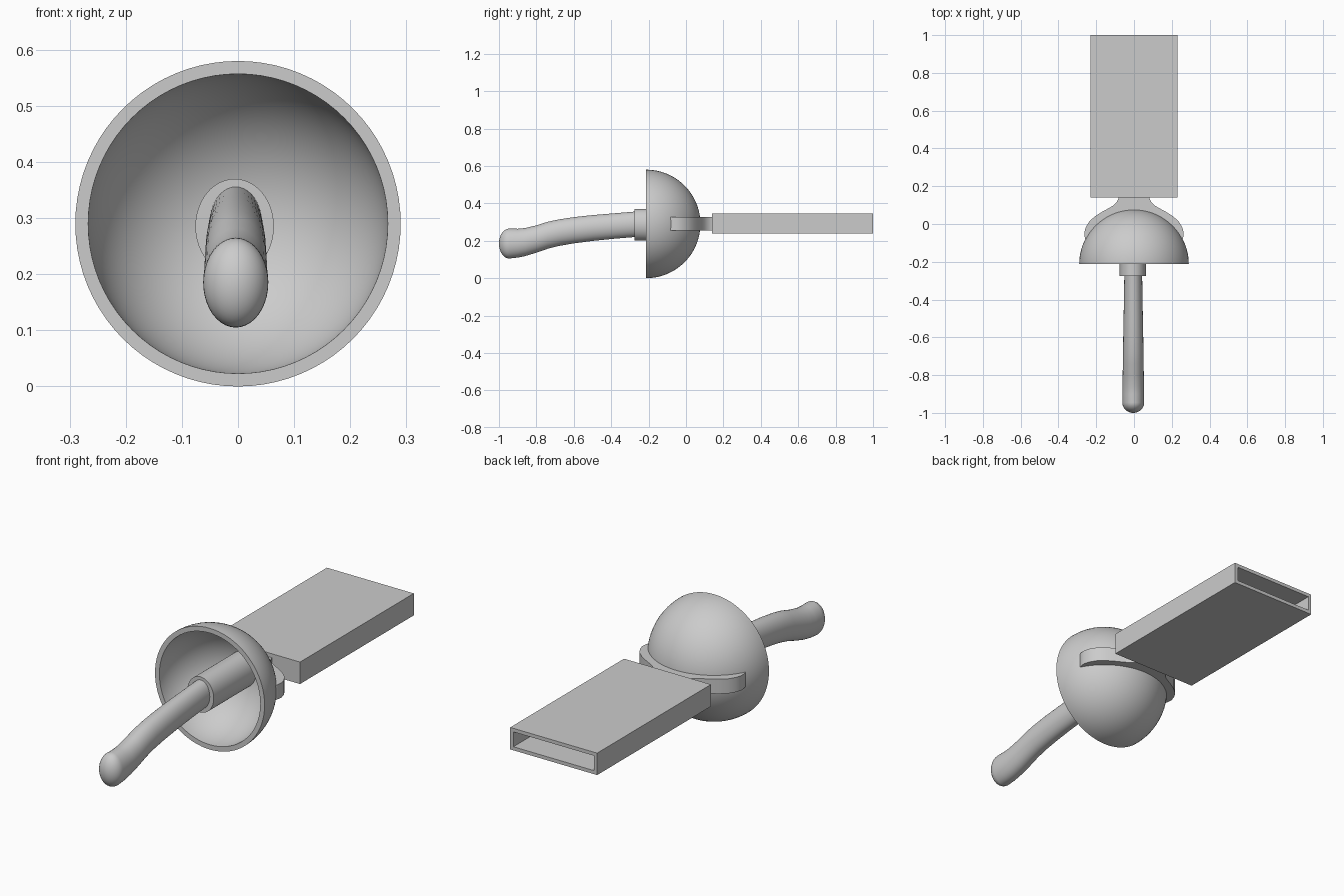
import bpy, bmesh, math

if "Cube" in bpy.data.objects:
    bpy.data.objects.remove(bpy.data.objects["Cube"], do_unlink=True)

GREY = (0.6, 0.6, 0.6, 1.0)
mat = bpy.data.materials.new("plain grey")
mat.use_nodes = True
mat.diffuse_color = GREY
mat.node_tree.nodes["Principled BSDF"].inputs["Base Color"].default_value = GREY


def finish(name, bm, smooth=True):
    """Turn a bmesh into a named, coloured and shaded object."""
    bmesh.ops.remove_doubles(bm, verts=bm.verts, dist=1e-5)
    bmesh.ops.recalc_face_normals(bm, faces=bm.faces)
    mesh = bpy.data.meshes.new(name)
    bm.to_mesh(mesh)
    bm.free()
    mesh.materials.append(mat)
    obj = bpy.data.objects.new(name, mesh)
    bpy.context.collection.objects.link(obj)
    bpy.ops.object.select_all(action="DESELECT")
    obj.select_set(True)
    bpy.context.view_layer.objects.active = obj
    if smooth:
        bpy.ops.object.shade_smooth_by_angle(angle=math.radians(35))
    return obj


def loft(name, rings, sides):
    """Skin elliptical rings (y, centre x, centre z, radius x, radius z)."""
    bm = bmesh.new()
    loops = []
    for y, cx, cz, rx, rz in rings:
        angles = [math.tau * i / sides for i in range(sides)]
        loops.append([bm.verts.new((cx + rx * math.cos(a), y, cz + rz * math.sin(a)))
                      for a in angles])
    for a, b in zip(loops, loops[1:]):
        for i in range(sides):
            j = (i + 1) % sides
            bm.faces.new((a[i], a[j], b[j], b[i]))
    for end in (loops[0], loops[-1]):
        if (end[0].co - end[1].co).length > 1e-4:
            bm.faces.new(end)
    return finish(name, bm)


# Hollow hemispherical guard, open toward the front
RIM_Y, MID_Z, OUTER, INNER = -0.213, 0.29, 0.29, 0.267
STEPS = 24
quarter = [math.pi / 2 * i / STEPS for i in range(STEPS + 1)]
arc = [(INNER, a) for a in quarter] + [(OUTER, a) for a in reversed(quarter)]
loft("cup_guard", [(RIM_Y + r * math.cos(a), 0, MID_Z, r * math.sin(a), r * math.sin(a))
                   for r, a in arc], 80)

# Collar holding the grip inside the cup
loft("grip_collar", [(y, -0.006, 0.285, 0.07, 0.085) for y in (-0.275, 0.045)], 48)

# Curved grip: y, centre z, radius x, radius z
path = [(-0.26, 0.289, 0.047, 0.068), (-0.38, 0.279, 0.049, 0.068),
        (-0.50, 0.268, 0.051, 0.069), (-0.60, 0.256, 0.053, 0.070),
        (-0.68, 0.243, 0.054, 0.071), (-0.74, 0.229, 0.055, 0.072),
        (-0.80, 0.209, 0.056, 0.073), (-0.86, 0.193, 0.057, 0.075),
        (-0.90, 0.187, 0.058, 0.077), (-0.945, 0.185, 0.058, 0.080)]
rings = [(y, -0.004, z, rx, rz) for y, z, rx, rz in path]
for i in range(1, 11):
    a = math.pi / 2 * i / 10
    rings.append((-0.945 - 0.055 * math.sin(a), -0.004, 0.185,
                  0.058 * math.cos(a), 0.080 * math.cos(a)))
loft("grip", rings, 40)

# Flared strap that hugs the back of the cup
side = [(0.08, 0.15), (0.082, 0.135), (0.092, 0.115), (0.11, 0.098), (0.135, 0.083),
        (0.17, 0.064), (0.205, 0.042), (0.235, 0.016), (0.255, -0.016),
        (0.263, -0.045), (0.261, -0.068), (0.256, -0.087)]
inner = []
for i in range(25):
    a = math.radians(26 + 128 * i / 24)
    inner.append((0.282 * math.cos(a), RIM_Y + 0.282 * math.sin(a)))
outline = [(-x, y) for x, y in reversed(side)] + side[:] + inner
bm = bmesh.new()
base = bm.faces.new([bm.verts.new((x, y, 0.256)) for x, y in outline])
top = bmesh.ops.extrude_face_region(bm, geom=[base])["geom"]
bmesh.ops.translate(bm, vec=(0, 0, 0.07),
                    verts=[v for v in top if isinstance(v, bmesh.types.BMVert)])
finish("guard_strap", bm)

# Flat rectangular sleeve, open at the back end
bm = bmesh.new()
bmesh.ops.create_cube(bm, size=1)
for v in bm.verts:
    v.co = (v.co.x * 0.46, 0.57 + v.co.y * 0.86, 0.2925 + v.co.z * 0.105)
bm.normal_update()
back = [f for f in bm.faces if f.normal.y > 0.9]
bmesh.ops.inset_region(bm, faces=back, thickness=0.024)
hole = bmesh.ops.extrude_face_region(bm, geom=back)["geom"]
bmesh.ops.translate(bm, vec=(0, -0.835, 0),
                    verts=[v for v in hole if isinstance(v, bmesh.types.BMVert)])
bmesh.ops.delete(bm, geom=[f for f in back if f.is_valid], context="FACES_ONLY")
finish("sleeve", bm, smooth=False)
